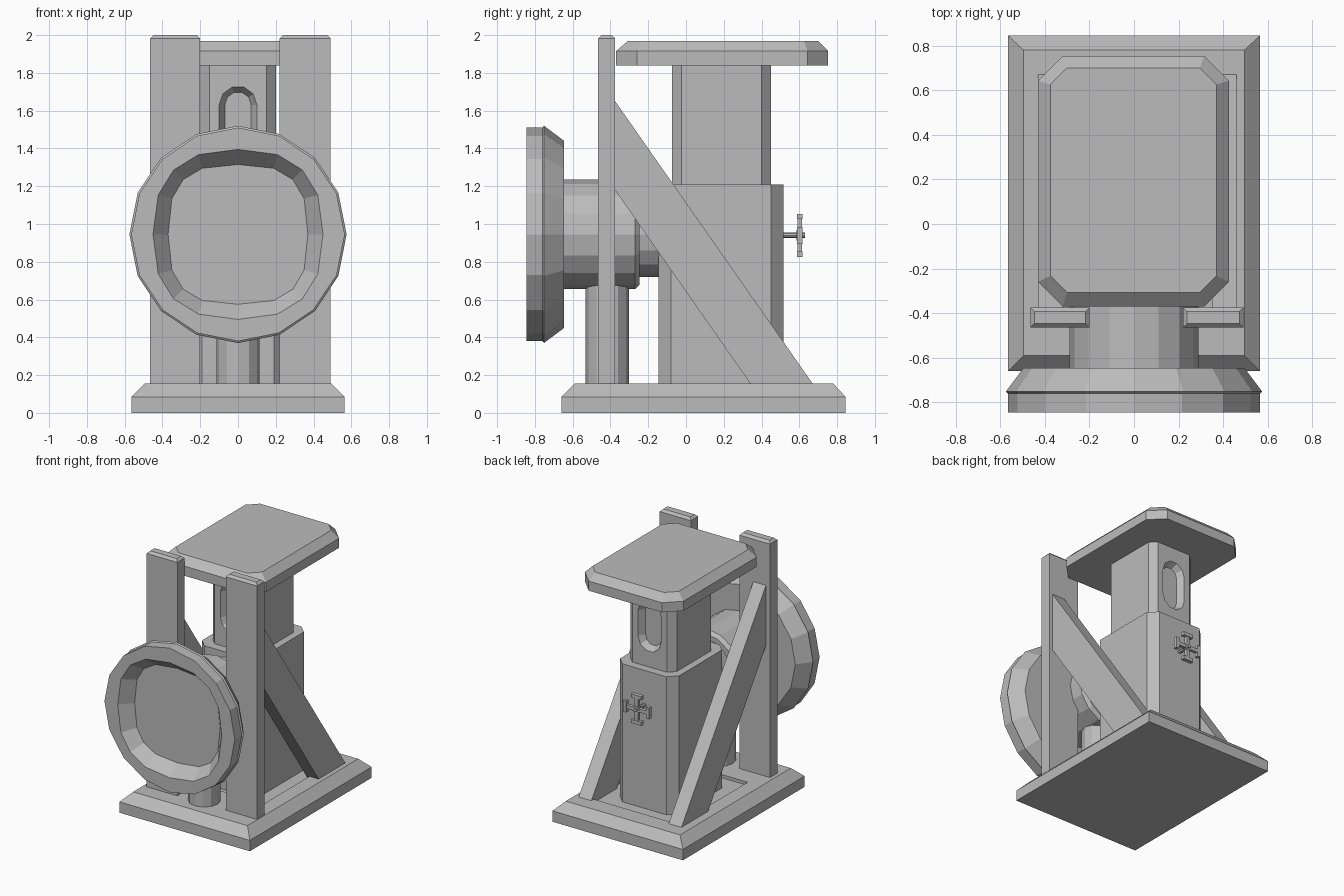
import bpy, bmesh
from math import cos, sin, pi, copysign

cube = bpy.data.objects.get("Cube")
if cube:
    bpy.data.objects.remove(cube, do_unlink=True)

grey = bpy.data.materials.new("plain grey")
grey.use_nodes = True
grey.diffuse_color = (0.5, 0.5, 0.5, 1)
grey.node_tree.nodes["Principled BSDF"].inputs["Base Color"].default_value = (0.5, 0.5, 0.5, 1)


def loft(name, loops):
    """Skin matching closed loops of points and cap both ends."""
    bm = bmesh.new()
    rings = [[bm.verts.new(p) for p in loop] for loop in loops]
    n = len(rings[0])
    for a, b in zip(rings, rings[1:]):
        for i in range(n):
            j = (i + 1) % n
            bm.faces.new((a[i], a[j], b[j], b[i]))
    bm.faces.new(rings[0])
    bm.faces.new(rings[-1])
    bmesh.ops.recalc_face_normals(bm, faces=bm.faces)
    mesh = bpy.data.meshes.new(name)
    bm.to_mesh(mesh)
    bm.free()
    mesh.materials.append(grey)
    obj = bpy.data.objects.new(name, mesh)
    bpy.context.collection.objects.link(obj)
    return obj


def rect(x0, x1, y0, y1, z, cut=0):
    """Horizontal rectangle, with corners cut off if asked."""
    if not cut:
        return [(x0, y0, z), (x1, y0, z), (x1, y1, z), (x0, y1, z)]
    c = cut
    return [(x0 + c, y0, z), (x1 - c, y0, z), (x1, y0 + c, z), (x1, y1 - c, z),
            (x1 - c, y1, z), (x0 + c, y1, z), (x0, y1 - c, z), (x0, y0 + c, z)]


def box(name, x0, x1, y0, y1, z0, z1):
    return loft(name, [rect(x0, x1, y0, y1, z0), rect(x0, x1, y0, y1, z1)])


def ring(r, y, z=0.945, n=16, power=1):
    """Ring facing y; a power below 1 makes it squarer."""
    def f(v):
        return copysign(abs(v) ** power, v) if abs(v) > 1e-6 else 0
    angles = [2 * pi * i / n for i in range(n)]
    return [(r * f(cos(a)), y, z + r * f(sin(a))) for a in angles]


# Base with bevelled rim and shallow tray
loft("base", [
    rect(-0.565, 0.565, -0.66, 0.845, 0),
    rect(-0.565, 0.565, -0.66, 0.845, 0.085),
    rect(-0.495, 0.495, -0.59, 0.78, 0.155),
    rect(-0.38, 0.38, -0.22, 0.64, 0.155),
    rect(-0.38, 0.38, -0.22, 0.64, 0.13)])

# Upright posts and sloping braces
for side, x0, x1, b0, b1 in (("right", -0.465, -0.2, -0.43, -0.32),
                             ("left", 0.22, 0.49, 0.35, 0.46)):
    e = 0.018
    loft(side + "_post", [
        rect(x0, x1, -0.465, -0.375, 0.15),
        rect(x0, x1, -0.465, -0.375, 2 - e),
        rect(x0 + e, x1 - e, -0.465 + e, -0.375 - e, 2)])
    side_shape = [(-0.38, 1.657), (0.69, 0.127), (0.36, 0.127), (-0.38, 1.186)]
    loft(side + "_brace", [[(x, y, z) for y, z in side_shape] for x in (b0, b1)])

# Stepped column
loft("lower_column", [rect(-0.255, 0.255, -0.145, 0.515, z, 0.065) for z in (0.12, 1.21)])
upper = loft("upper_column", [rect(-0.2, 0.2, -0.075, 0.45, z, 0.05) for z in (1.2, 1.85)])


def slot(w, y):
    """Upright rounded slot outline."""
    arc = [(w * cos(pi * i / 5), 0.1 + w * sin(pi * i / 5)) for i in range(6)]
    return [(x, y, 1.53 + z) for x, z in arc] + [(-x, y, 1.53 - z) for x, z in arc]


# Recessed slots in the front and back of the upper column
for face, out in ((-0.075, -1), (0.45, 1)):
    cutter = loft("slot_cutter", [slot(0.107, face + out * 0.01),
                                  slot(0.1, face), slot(0.07, face - out * 0.05)])
    cutter.hide_render = True
    mod = upper.modifiers.new("slot", "BOOLEAN")
    mod.operation = "DIFFERENCE"
    mod.solver = "EXACT"
    mod.object = cutter
    bpy.context.view_layer.objects.active = upper
    bpy.ops.object.modifier_apply(modifier=mod.name)
    bpy.data.objects.remove(cutter, do_unlink=True)

# Table top with clipped corners
loft("table_top", [
    rect(-0.43, 0.425, -0.37, 0.753, 1.84, 0.11),
    rect(-0.43, 0.425, -0.37, 0.753, 1.915, 0.11),
    rect(-0.375, 0.37, -0.307, 0.7, 1.97, 0.075)])

# Round front head with squarish hollow
loft("front_head", [
    ring(0.495, -0.645), ring(0.575, -0.752), ring(0.565, -0.76), ring(0.565, -0.845),
    ring(0.45, -0.845, power=0.8), ring(0.37, -0.75, power=0.7)])

# Barrel, its rear neck, and the pipe holding it up
loft("barrel", [ring(0.29, -0.66), ring(0.29, -0.27), ring(0.265, -0.245)])
loft("barrel_neck", [ring(0.225, -0.26), ring(0.225, -0.13)])
loft("support_pipe", [[(x, y - 0.417, h) for x, _, y in ring(0.115, 0, 0, 12)]
                      for h in (0.15, 0.75)])

# Rear valve handle: stem and four arms with crosspieces
loft("handle_stem", [ring(0.014, 0.5, 0.94, 8), ring(0.014, 0.63, 0.94, 8)])
loft("handle_hub", [ring(0.028, 0.585, 0.94, 8), ring(0.028, 0.618, 0.94, 8)])
t, zc = 0.014, 0.94
box("handle_bar_across", -0.11, 0.11, 0.59, 0.615, zc - t, zc + t)
box("handle_bar_upright", -t, t, 0.59, 0.615, zc - 0.11, zc + 0.11)
for s in (-1, 1):
    c = s * 0.1
    box("handle_side_tip", c - t, c + t, 0.587, 0.618, zc - 0.045, zc + 0.045)
    box("handle_end_tip", -0.045, 0.045, 0.587, 0.618, zc + c - t, zc + c + t)
